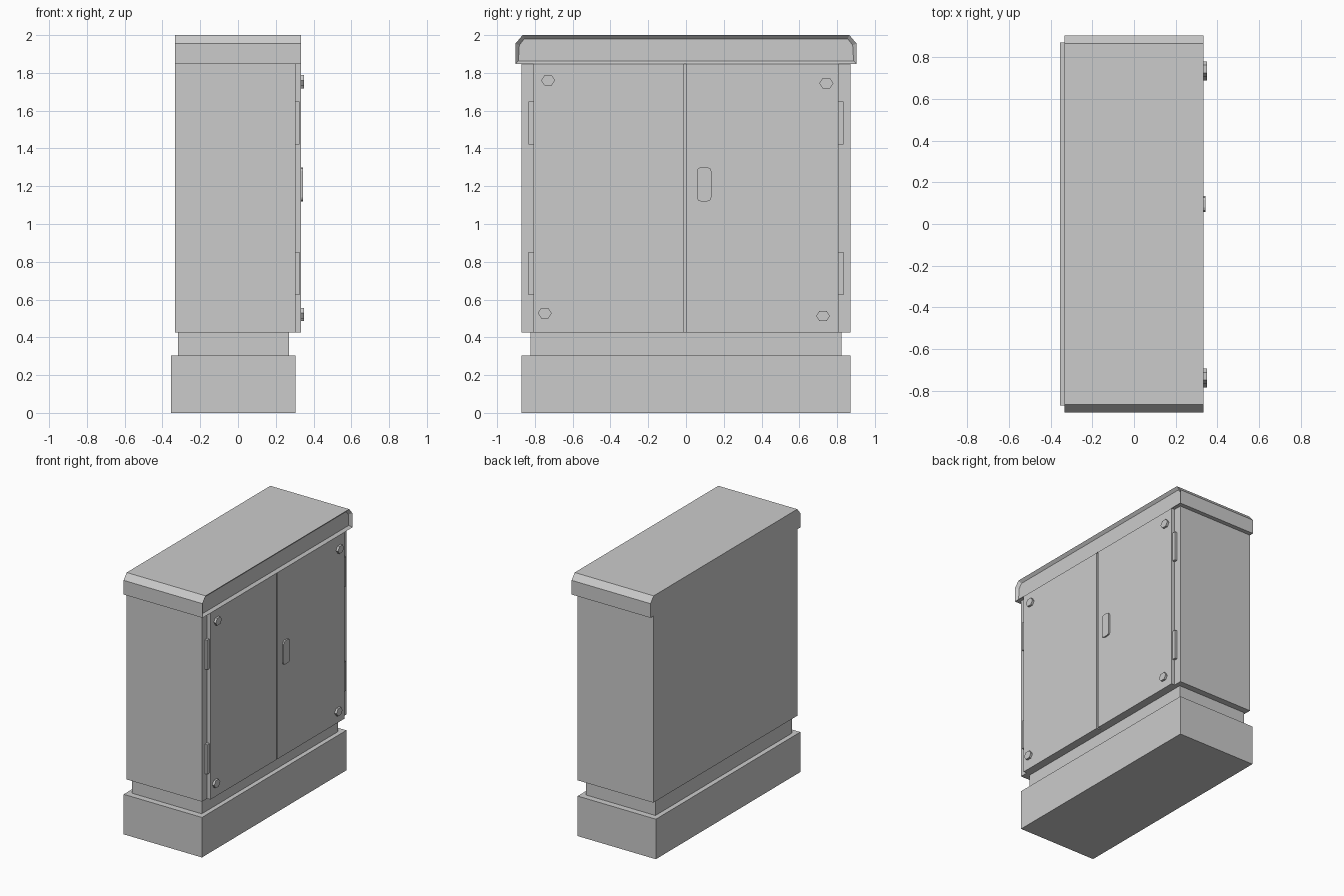
import bpy, bmesh, math

cube = bpy.data.objects.get("Cube")
if cube:
    bpy.data.objects.remove(cube, do_unlink=True)

grey = bpy.data.materials.new("light_grey")
grey.use_nodes = True
GREY = (0.6, 0.6, 0.6, 1)
grey.diffuse_color = GREY
grey.node_tree.nodes["Principled BSDF"].inputs["Base Color"].default_value = GREY


def prism(name, outline, x0, x1, recess=None):
    """Extrude a (y, z) outline from x0 to x1; optionally recess the +x face."""
    bm = bmesh.new()
    base = bm.faces.new([bm.verts.new((x0, y, z)) for y, z in outline])
    ext = bmesh.ops.extrude_face_region(bm, geom=[base])
    moved = [g for g in ext["geom"] if isinstance(g, bmesh.types.BMVert)]
    bmesh.ops.translate(bm, verts=moved, vec=(x1 - x0, 0, 0))
    bmesh.ops.recalc_face_normals(bm, faces=bm.faces)
    if recess:
        bm.normal_update()
        front = [f for f in bm.faces if f.normal.x > 0.9]
        bmesh.ops.inset_region(bm, faces=front, thickness=recess[0])
        bmesh.ops.translate(bm, verts=front[0].verts, vec=(-recess[1], 0, 0))
    mesh = bpy.data.meshes.new(name)
    bm.to_mesh(mesh)
    bm.free()
    mesh.materials.append(grey)
    obj = bpy.data.objects.new(name, mesh)
    bpy.context.collection.objects.link(obj)
    return obj


def box(name, x0, x1, y0, y1, z0, z1):
    return prism(name, [(y0, z0), (y1, z0), (y1, z1), (y0, z1)], x0, x1)


# Plinth, recessed neck and cabinet body
box("plinth", -0.355, 0.305, -0.87, 0.87, 0, 0.305)
box("neck", -0.318, 0.27, -0.822, 0.822, 0.305, 0.425)
box("cabinet_body", -0.333, 0.305, -0.87, 0.87, 0.425, 1.847)

# Overhanging lid with chamfered ends and a recessed fascia
prism("lid", [(-0.903, 1.847), (0.903, 1.847), (0.903, 1.955), (0.865, 2),
              (-0.865, 2), (-0.903, 1.955)], -0.333, 0.333, recess=(0.022, 0.02))

# Pair of doors with a narrow gap
box("right_door", 0.305, 0.333, -0.808, -0.011, 0.425, 1.847)
box("left_door", 0.305, 0.333, 0.003, 0.808, 0.425, 1.847)

# Hinges on the outer door edges
for side, sign in (("right", -1), ("left", 1)):
    y0, y1 = sorted((sign * 0.807, sign * 0.835))
    for level, z in (("lower", 0.738), ("upper", 1.535)):
        box(f"{side}_{level}_hinge", 0.3, 0.325, y0, y1, z - 0.113, z + 0.113)

# Hexagonal door bolts
for name, y, z in (("right_upper", -0.73, 1.76), ("left_upper", 0.743, 1.745),
                   ("right_lower", -0.748, 0.528), ("left_lower", 0.725, 0.513)):
    ring = [(y + 0.037 * math.cos(a * math.pi / 3), z + 0.032 * math.sin(a * math.pi / 3))
            for a in range(6)]
    prism(name + "_bolt", ring, 0.33, 0.349)

# Handle plate with rounded corners
corners = []
for i, (sy, sz) in enumerate(((1, 1), (-1, 1), (-1, -1), (1, -1))):
    for k in range(3):
        a = math.pi / 2 * (i + k / 2)
        corners.append((0.096 + sy * 0.018 + 0.02 * math.cos(a),
                        1.21 + sz * 0.07 + 0.02 * math.sin(a)))
prism("door_handle", corners, 0.33, 0.344)
